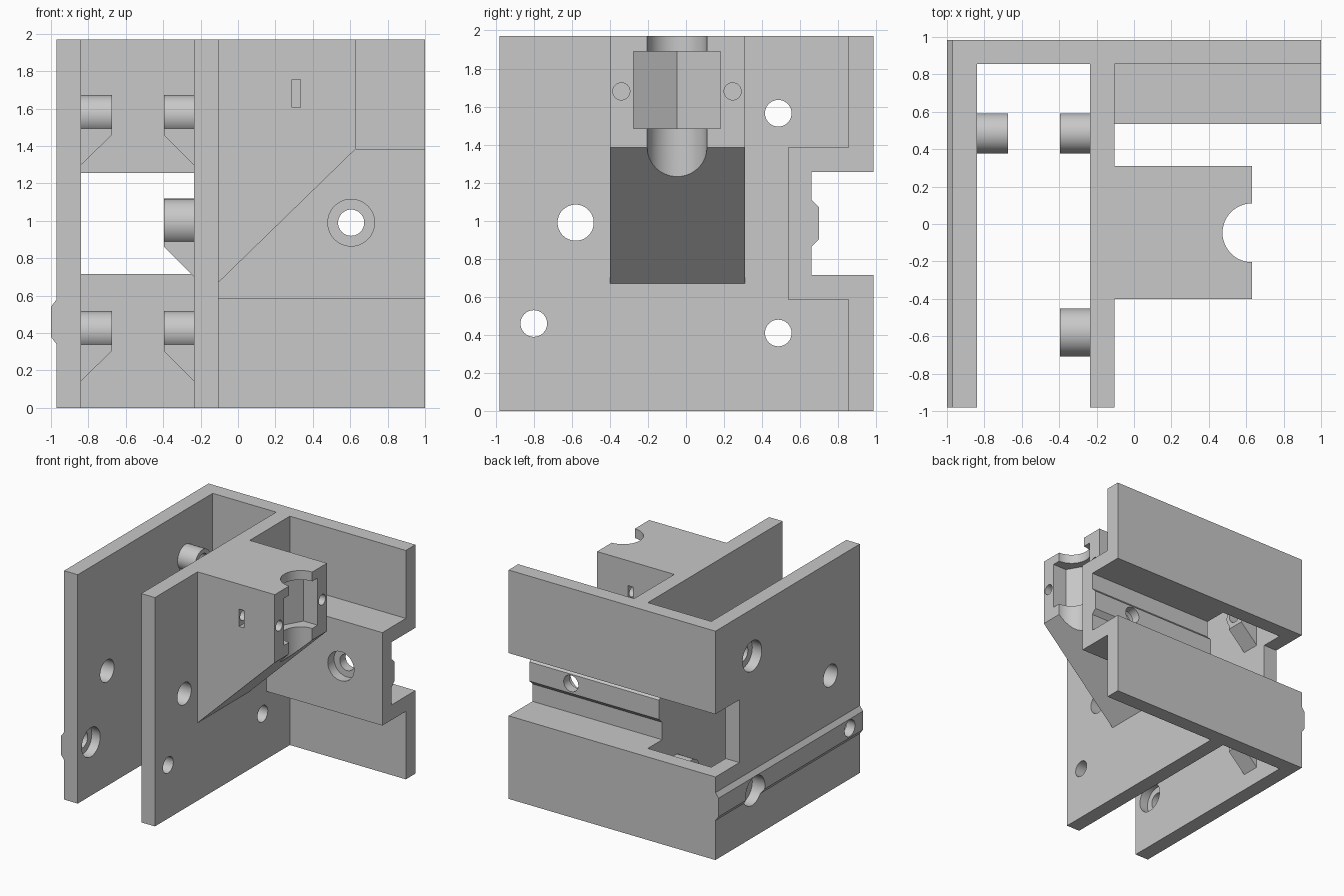
import bpy, bmesh
from math import cos, sin, pi, radians

cube = bpy.data.objects.get("Cube")
if cube:
    bpy.data.objects.remove(cube, do_unlink=True)

grey = bpy.data.materials.new("plain_grey")
grey.use_nodes = True
COLOUR = (0.58, 0.58, 0.58, 1)
grey.diffuse_color = COLOUR
grey.node_tree.nodes["Principled BSDF"].inputs["Base Color"].default_value = COLOUR

parts = []


def prism(name, pts, axis, lo, hi):
    """Extrude a 2D outline along an axis; outline uses the other two axes in order."""
    def place(p, d):
        v = list(p)
        v.insert("xyz".index(axis), d)
        return v
    bm = bmesh.new()
    face = bm.faces.new([bm.verts.new(place(p, lo)) for p in pts])
    ext = bmesh.ops.extrude_face_region(bm, geom=[face])
    for v in ext["geom"]:
        if isinstance(v, bmesh.types.BMVert):
            v.co["xyz".index(axis)] = hi
    bmesh.ops.recalc_face_normals(bm, faces=bm.faces)
    mesh = bpy.data.meshes.new(name)
    bm.to_mesh(mesh)
    bm.free()
    mesh.materials.append(grey)
    obj = bpy.data.objects.new(name, mesh)
    bpy.context.collection.objects.link(obj)
    return obj


def rect(a0, a1, b0, b1):
    return [(a0, b0), (a1, b0), (a1, b1), (a0, b1)]


def circle(a, b, r, n=48):
    return [(a + r * cos(2 * pi * i / n), b + r * sin(2 * pi * i / n)) for i in range(n)]


def part(*args):
    obj = prism(*args)
    parts.append(obj)
    return obj


def cut(obj, *cutters):
    """Subtract each cutter outline (points, axis, low, high) from the part."""
    for spec in cutters:
        tool = prism("cutter", *spec)
        tool.hide_render = True
        mod = obj.modifiers.new("cut", 'BOOLEAN')
        mod.operation = 'DIFFERENCE'
        mod.solver = 'EXACT'
        mod.object = tool
        graph = bpy.context.evaluated_depsgraph_get()
        mesh = bpy.data.meshes.new_from_object(obj.evaluated_get(graph))
        obj.modifiers.clear()
        obj.data = mesh
        bpy.data.objects.remove(tool, do_unlink=True)


TOP = 1.97
FRONT, BACK, WALL = -0.98, 0.985, 0.855
SIDE_OUT, SIDE_IN = -0.97, -0.84
MID_OUT, MID_IN = -0.235, -0.105

channel = (rect(0.66, 1.1, 0.715, 1.255), 'x', -1.2, 1.2)

# Screw positions (y, z, radius) shared by both plates
big = (-0.58, 0.99, 0.095)
front_low = (-0.8, 0.46, 0.07)
rear_high = (0.485, 1.565, 0.07)
rear_low = (0.485, 0.41, 0.07)
holes = [(circle(*h), 'x', -1.2, 0) for h in (big, front_low, rear_high, rear_low)]
outer_bores = [(circle(h[0], h[1], 0.13), 'x', -1.2, -0.88) for h in (rear_high, rear_low)]
inner_bore = (circle(front_low[0], front_low[1], 0.125), 'x', -0.92, -0.7)

# Back wall and the two parallel plates
back_wall = part("back_wall", rect(SIDE_OUT, 1, 0, TOP), 'y', WALL, BACK)
cut(back_wall, channel)

side_plate = part("side_plate", rect(FRONT, WALL, 0, TOP), 'x', SIDE_OUT, SIDE_IN)
cut(side_plate, channel, *holes, *outer_bores, inner_bore)

middle_plate = part("middle_plate", rect(FRONT, WALL, 0, TOP), 'x', MID_OUT, MID_IN)
cut(middle_plate, channel, *holes)

# Chamfered guide rail on the outside of the side plate
side_rail = part("side_rail", [(SIDE_OUT, 0.34), (-1, 0.38), (-1, 0.54), (SIDE_OUT, 0.58)],
                 'y', FRONT, BACK)
cut(side_rail, holes[1], holes[3], outer_bores[1])

# Channel housing with a chamfered rail on its floor
bolt = (circle(0.605, 0.99, 0.07), 'y', 0, 1.2)
bolt_bore = (circle(0.605, 0.99, 0.125), 'y', 0, 0.62)
channel_block = part("channel_block", rect(0.535, WALL, 0.585, 1.385), 'x', MID_IN, 1)
cut(channel_block, channel, bolt, bolt_bore)
channel_rail = part("channel_rail", [(0.66, 0.865), (0.7, 0.905), (0.7, 1.07), (0.66, 1.11)],
                    'x', MID_OUT, 1)
cut(channel_rail, bolt)


# Screw bosses, each carried by a sloped gusset
def boss(name, hole, r, wall, tip):
    y, z, _ = hole
    drill = (circle(*hole), 'x', -1.2, 0)
    sleeve = part(name + "_boss", circle(y, z, r), 'x', wall, tip)
    gusset = part(name + "_gusset",
                  [(wall, z - r - 0.16), (tip, z - r), (tip, z), (wall, z)],
                  'y', y - 0.08, y + 0.08)
    cut(sleeve, drill)
    cut(gusset, drill)


for label, hole in (("upper", rear_high), ("lower", rear_low)):
    boss("side_" + label, hole, 0.107, SIDE_IN, -0.675)
    boss("middle_" + label, hole, 0.107, MID_OUT, -0.395)
boss("middle_front", big, 0.128, MID_OUT, -0.395)

# Overhanging arm with a half bore, hexagonal pocket, screw holes and nut slots
END, AXIS_Y = 0.63, -0.047
arm = part("clamp_arm", [(MID_IN, 0.67), (END, 1.385), (END, TOP), (MID_IN, TOP)],
           'y', -0.4, 0.31)
nut_slot = rect(0.29, 0.335, 1.605, 1.755)
cut(arm,
    (circle(END, AXIS_Y, 0.157), 'z', 0.5, 2.2),
    (circle(END, AXIS_Y, 0.265, 6), 'z', 1.485, 1.89),
    (circle(-0.34, 1.68, 0.045, 32), 'x', 0.2, 1),
    (circle(0.245, 1.68, 0.045, 32), 'x', 0.2, 1),
    (nut_slot, 'y', -0.6, -0.27),
    (nut_slot, 'y', 0.17, 0.5))

# Smooth the round surfaces and keep the edges sharp
bpy.ops.object.select_all(action='DESELECT')
for obj in parts:
    obj.select_set(True)
bpy.context.view_layer.objects.active = parts[0]
bpy.ops.object.shade_smooth_by_angle(angle=radians(30))
